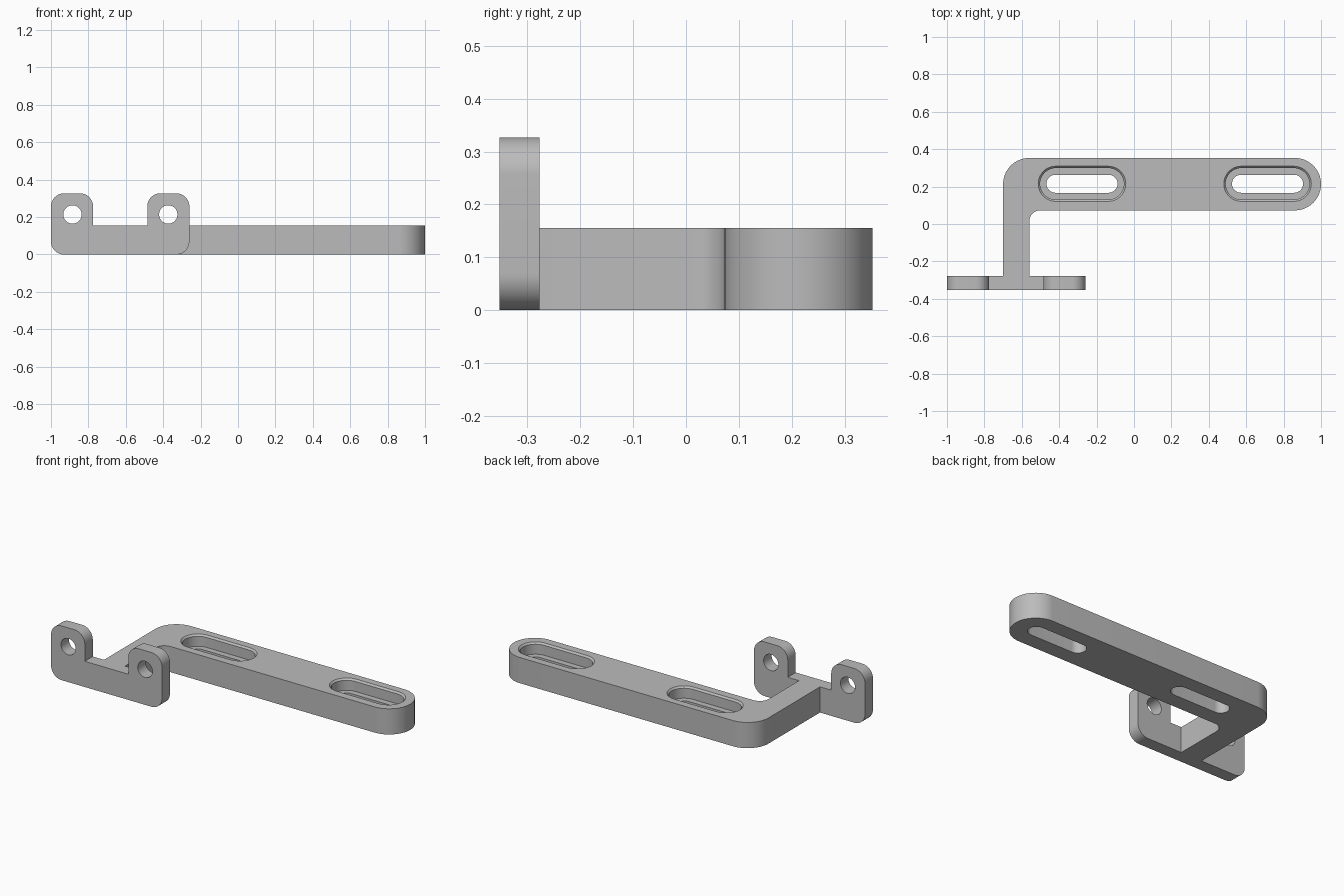
import bpy, bmesh, math
from mathutils import Vector

cube = bpy.data.objects.get("Cube")
if cube:
    bpy.data.objects.remove(cube, do_unlink=True)

metal = bpy.data.materials.new("plain grey")
metal.use_nodes = True
GREY = (0.5, 0.5, 0.5, 1)
metal.diffuse_color = GREY
metal.node_tree.nodes["Principled BSDF"].inputs["Base Color"].default_value = GREY


def rounded(corners, steps=16):
    """Outline from (x, y, radius) corners, each rounded by an arc."""
    pts = []
    for i, (x, y, r) in enumerate(corners):
        p = Vector((x, y))
        if r == 0:
            pts.append(p)
            continue
        a = (Vector(corners[i - 1][:2]) - p).normalized()
        b = (Vector(corners[(i + 1) % len(corners)][:2]) - p).normalized()
        centre = p + (a + b) * r
        for k in range(steps + 1):
            t = k / steps * math.pi / 2
            pts.append(centre - b * r * math.cos(t) - a * r * math.sin(t))
    return pts


def slot(cx, cy, half_length, r, steps=24):
    """Outline of a straight slot along x; a circle when half_length equals r."""
    pts = []
    for side in (1, -1):
        for k in range(steps + 1):
            t = (k / steps - 0.5) * math.pi
            pts.append(Vector((cx + side * (half_length - r + r * math.cos(t)),
                               cy + side * r * math.sin(t))))
    return pts


def loft(name, rings, upright=False):
    """Solid through (outline, depth) rings; upright maps outline y to z."""
    bm = bmesh.new()
    loops = []
    for outline, d in rings:
        loops.append([bm.verts.new((p.x, d, p.y) if upright else (p.x, p.y, d))
                      for p in outline])
    bm.faces.new(loops[0])
    bm.faces.new(loops[-1])
    for lo, hi in zip(loops, loops[1:]):
        for i in range(len(lo)):
            bm.faces.new((lo[i - 1], lo[i], hi[i], hi[i - 1]))
    bmesh.ops.remove_doubles(bm, verts=bm.verts, dist=1e-5)
    bmesh.ops.recalc_face_normals(bm, faces=bm.faces)
    mesh = bpy.data.meshes.new(name)
    bm.to_mesh(mesh)
    bm.free()
    mesh.materials.append(metal)
    ob = bpy.data.objects.new(name, mesh)
    bpy.context.collection.objects.link(ob)
    return ob


def combine(target, tool, operation):
    mod = target.modifiers.new(operation, "BOOLEAN")
    mod.operation, mod.solver, mod.object = operation, "EXACT", tool
    bpy.context.view_layer.objects.active = target
    bpy.ops.object.modifier_apply(modifier=mod.name)
    bpy.data.objects.remove(tool, do_unlink=True)


THICK, BACK, FRONT = 0.155, 0.353, -0.353

# L-shaped arm with a round end
arm = rounded([(-0.70, -0.31, 0), (-0.56, -0.31, 0), (-0.56, 0.073, 0.06),
               (1.0, 0.073, 0.14), (1.0, BACK, 0.14), (-0.70, BACK, 0.14)])
bracket = loft("bracket", [(arm, 0), (arm, THICK)])

# Front plate with two raised ears
R = 0.07
ears = rounded([(-1, 0, R), (-0.26, 0, R), (-0.26, 0.327, R), (-0.485, 0.327, R),
                (-0.485, THICK, 0), (-0.775, THICK, 0), (-0.775, 0.327, R), (-1, 0.327, R)])
combine(bracket, loft("ear_plate", [(ears, FRONT), (ears, -0.277)], True), "UNION")

# Pin holes through the ears
for x in (-0.885, -0.373):
    hole = slot(x, 0.214, 0.049, 0.049)
    combine(bracket, loft("pin_hole", [(hole, -0.4), (hole, -0.2)], True), "DIFFERENCE")

# Stepped slots with a chamfered rim
FLOOR = 0.085
for x in (-0.278, 0.714):
    inner = slot(x, 0.215, 0.19, 0.048)
    wall = slot(x, 0.215, 0.224, 0.084)
    rim = slot(x, 0.215, 0.234, 0.094)
    combine(bracket, loft("screw_slot", [(inner, -0.05), (inner, FLOOR), (wall, FLOOR),
                                         (wall, THICK - 0.01), (rim, THICK),
                                         (rim, THICK + 0.05)]), "DIFFERENCE")

bpy.ops.object.select_all(action="DESELECT")
bracket.select_set(True)
bpy.context.view_layer.objects.active = bracket
bpy.ops.object.shade_smooth_by_angle(angle=math.radians(30))
